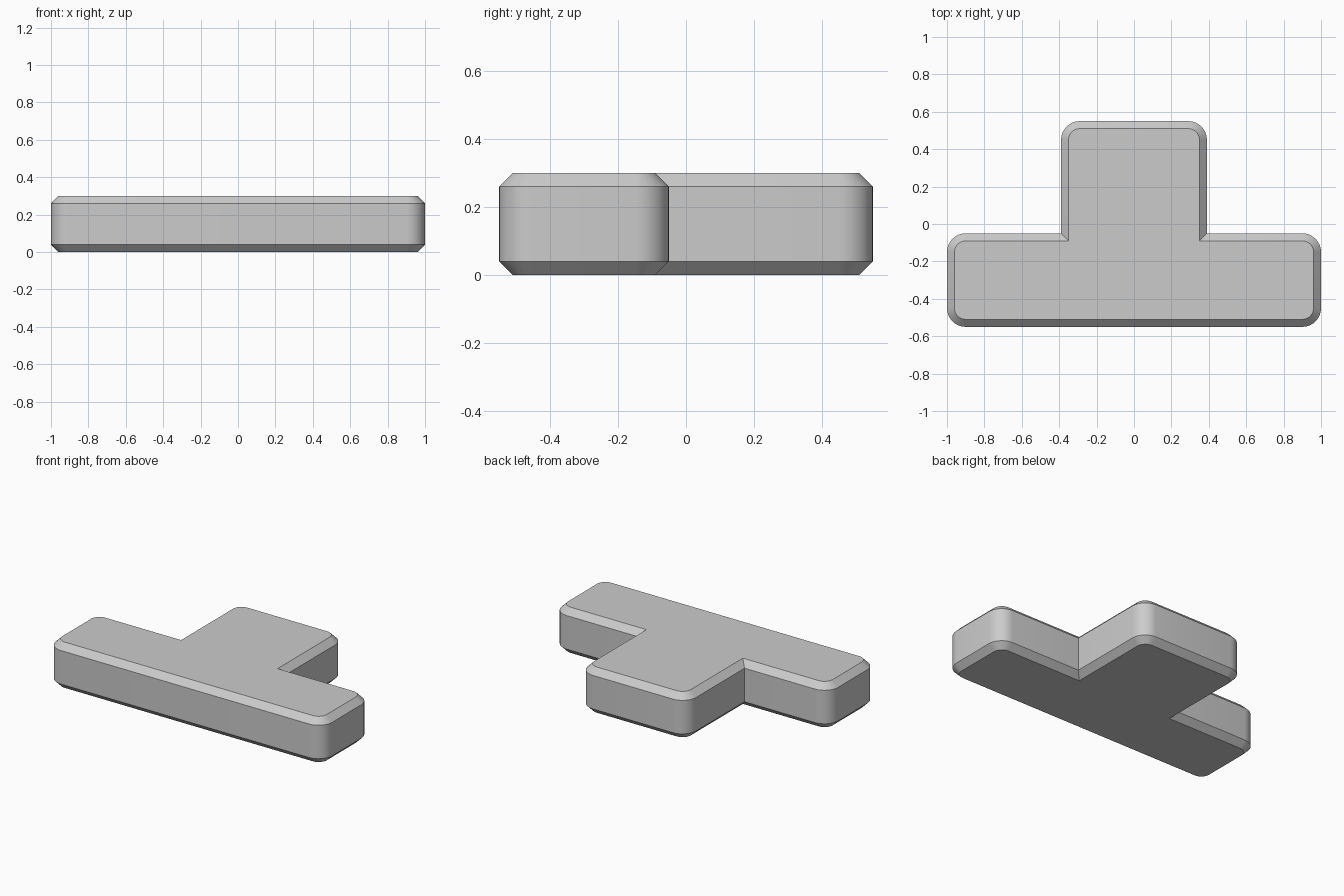
import bpy
import bmesh
from math import cos, sin, pi, radians

cube = bpy.data.objects.get("Cube")
if cube:
    bpy.data.objects.remove(cube, do_unlink=True)

HEIGHT, CHAMFER, RADIUS, STEPS = 0.30, 0.04, 0.10, 8
BAR_X, STEM_X = 1.0, 0.39
FRONT_Y, STEP_Y, BACK_Y = -0.55, -0.05, 0.55

grey = bpy.data.materials.new("light grey")
grey.use_nodes = True
colour = (0.6, 0.6, 0.6, 1.0)
grey.diffuse_color = colour
grey.node_tree.nodes["Principled BSDF"].inputs["Base Color"].default_value = colour


def round_corner(x, y, start, radius):
    """Quarter arc around a centre, counter-clockwise from the start angle."""
    angles = [start + i * pi / 2 / STEPS for i in range(STEPS + 1)]
    return [(x + radius * cos(a), y + radius * sin(a)) for a in angles]


def outline(inset):
    """T outline: rounded outer corners, sharp inner corners."""
    r = RADIUS - inset
    half = round_corner(BAR_X - RADIUS, FRONT_Y + RADIUS, -pi / 2, r)
    half += round_corner(BAR_X - RADIUS, STEP_Y - RADIUS, 0, r)
    half.append((STEM_X - inset, STEP_Y - inset))
    half += round_corner(STEM_X - RADIUS, BACK_Y - RADIUS, 0, r)
    return half + [(-x, y) for x, y in reversed(half)]


# Stack of outlines gives straight walls with chamfered rims
bm = bmesh.new()
levels = [(0, CHAMFER), (CHAMFER, 0), (HEIGHT - CHAMFER, 0), (HEIGHT, CHAMFER)]
rings = [[bm.verts.new((x, y, z)) for x, y in outline(inset)] for z, inset in levels]
for low, high in zip(rings, rings[1:]):
    for i in range(len(low)):
        j = (i + 1) % len(low)
        bm.faces.new((low[i], low[j], high[j], high[i]))
bm.faces.new(reversed(rings[0]))
bm.faces.new(rings[-1])

mesh = bpy.data.meshes.new("t_shaped_block")
bm.to_mesh(mesh)
bm.free()
mesh.materials.append(grey)
block = bpy.data.objects.new("t_shaped_block", mesh)
bpy.context.collection.objects.link(block)

# Smooth the rounded corners, keep the chamfer edges crisp
bpy.ops.object.select_all(action="DESELECT")
block.select_set(True)
bpy.context.view_layer.objects.active = block
bpy.ops.object.shade_smooth_by_angle(angle=radians(30))
